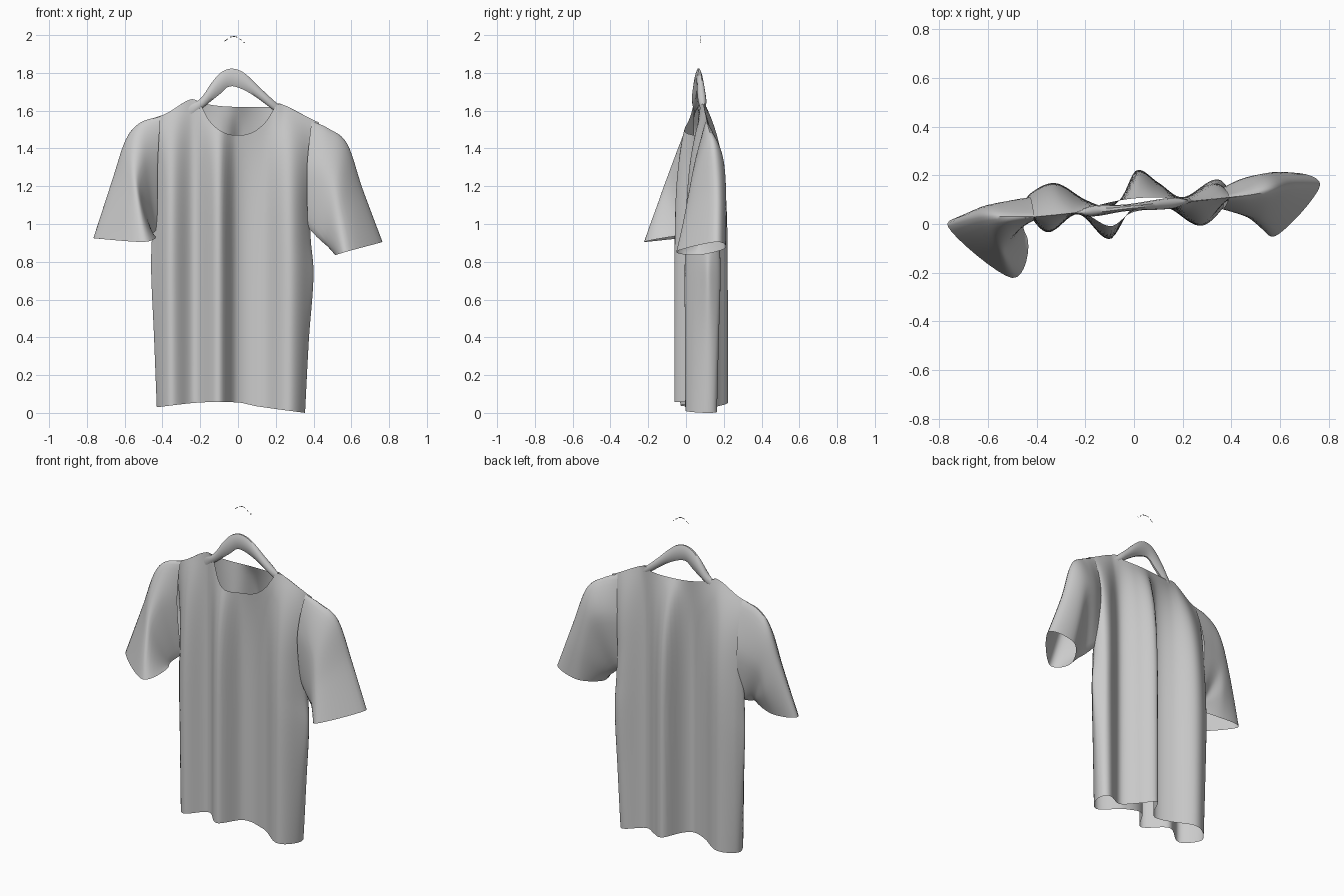
import bpy, math
from mathutils import Vector

if "Cube" in bpy.data.objects:
    bpy.data.objects.remove(bpy.data.objects["Cube"])


def interp(tab, x):
    """Smooth Hermite interpolation through (x, value) pairs."""
    n = len(tab)
    x = min(max(x, tab[0][0]), tab[-1][0])
    i = 0
    while i < n - 2 and x > tab[i + 1][0]:
        i += 1

    def slope(k):
        a, b = tab[max(k - 1, 0)], tab[min(k + 1, n - 1)]
        return (b[1] - a[1]) / (b[0] - a[0])
    (x0, y0), (x1, y1) = tab[i], tab[i + 1]
    h = x1 - x0
    t = (x - x0) / h
    return (y0 * (2*t**3 - 3*t*t + 1) + slope(i) * h * (t**3 - 2*t*t + t)
            + y1 * (3*t*t - 2*t**3) + slope(i + 1) * h * (t**3 - t*t))


def catmull(p0, p1, p2, p3, t):
    return 0.5 * (2*p1 + (p2 - p0)*t + (2*p0 - 5*p1 + 4*p2 - p3)*t*t
                  + (3*p1 - p0 - 3*p2 + p3)*t**3)


def loft(name, rows, closed=False, caps=False):
    """Skin rows of points with quads."""
    n = len(rows[0])
    verts = [p for r in rows for p in r]
    faces = []
    for i in range(len(rows) - 1):
        for j in range(n if closed else n - 1):
            k = (j + 1) % n
            faces.append((i*n + j, i*n + k, (i+1)*n + k, (i+1)*n + j))
    if caps:
        faces += [tuple(range(n))[::-1], tuple(range((len(rows)-1)*n, len(rows)*n))]
    me = bpy.data.meshes.new(name)
    me.from_pydata(verts, [], faces)
    ob = bpy.data.objects.new(name, me)
    bpy.context.collection.objects.link(ob)
    bpy.ops.object.select_all(action='DESELECT')
    bpy.context.view_layer.objects.active = ob
    ob.select_set(True)
    bpy.ops.object.shade_smooth_by_angle(angle=math.radians(50))
    return ob


# Shirt body profiles: side edges by height fraction, hem, neckline and folds
left = [(0, -.43), (.25, -.445), (.48, -.46), (.6, -.455), (.75, -.445), (1, -.45)]
right = [(0, .355), (.25, .375), (.48, .40), (.6, .385), (.75, .38), (1, .43)]
hem = [(-.43, .035), (-.2, .06), (0, .06), (.1, .04), (.355, .005)]
neck_front = [(-.45, 1.565), (-.38, 1.59), (-.25, 1.665), (-.205, 1.645), (-.15, 1.55),
              (-.08, 1.492), (0, 1.475), (.08, 1.492), (.15, 1.55), (.2, 1.63),
              (.22, 1.643), (.4, 1.555), (.45, 1.535)]
neck_back = [(-.45, 1.565), (-.38, 1.59), (-.25, 1.665), (-.19, 1.645), (-.1, 1.63),
             (0, 1.625), (.17, 1.626), (.22, 1.643), (.4, 1.555), (.45, 1.535)]
fold_front = [(-.47, .06), (-.36, -.04), (-.23, .04), (-.1, -.062), (-.01, .06),
              (.13, .07), (.28, -.01), (.42, .09)]
fold_back = [(-.47, .10), (-.42, .15), (-.32, .17), (-.2, .10), (-.1, .07), (-.05, .11),
             (.01, .22), (.1, .17), (.2, .11), (.35, .20), (.42, .14)]


def body_point(s, v, front):
    t = math.sin(s * math.pi / 2)
    x = interp(left, v) + (interp(right, v) - interp(left, v)) * (t + 1) / 2
    xt = -.45 + .88 * (t + 1) / 2
    xb = -.43 + .785 * (t + 1) / 2
    z0 = interp(hem, xb)
    z = z0 + v * (interp(neck_front if front else neck_back, xt) - z0)
    # folds fade out towards the shoulder seam
    w = max(0, 1 - (z / interp(neck_back, xt)) ** 7)
    f, b = interp(fold_front, x), interp(fold_back, x)
    mid = (f + b) / 2
    side = -1 if front else 1
    y = mid + ((f if front else b) - mid) * math.sqrt(max(0, 1 - t**8))
    gap = .035 * max(0, 1 - (xt / .24) ** 2) * side
    seam = .07 + .1 * xt + gap
    return (x, y * w + seam * (1 - w), z)


NX, NZ = 90, 44
for name, front in (("shirt_front", True), ("shirt_back", False)):
    loft(name, [[body_point(2*i/NX - 1, j/NZ, front) for i in range(NX + 1)]
                for j in range(NZ + 1)])

# Sleeves: rings of top, front, underarm and back points, shoulder to cuff
sleeve_left = [
    [(-.41, .03, 1.575), (-.425, .01, 1.32), (-.425, .06, .98), (-.425, .11, 1.28)],
    [(-.52, .03, 1.54), (-.49, -.04, 1.33), (-.44, .04, .965), (-.49, .10, 1.25)],
    [(-.595, .03, 1.45), (-.53, -.10, 1.23), (-.455, 0, .95), (-.56, .085, 1.2)],
    [(-.665, .02, 1.24), (-.52, -.165, 1.07), (-.45, -.03, .945), (-.59, .07, 1.06)],
    [(-.765, -.01, .93), (-.50, -.222, .91), (-.44, -.05, .94), (-.61, .03, .92)]]
sleeve_right = [
    [(.39, .11, 1.55), (.365, .06, 1.3), (.37, .1, .99), (.365, .15, 1.3)],
    [(.48, .12, 1.51), (.44, .04, 1.28), (.40, .09, .955), (.44, .185, 1.3)],
    [(.578, .14, 1.43), (.5, .02, 1.2), (.435, .08, .92), (.52, .205, 1.25)],
    [(.66, .16, 1.19), (.54, -.01, 1.04), (.475, .07, .885), (.57, .21, 1.06)],
    [(.765, .16, .91), (.58, -.05, .86), (.515, .06, .84), (.61, .205, .875)]]


def smooth_rows(rings, around=8, along=6):
    rows = []
    for r in rings:
        p = [Vector(q) for q in r]
        rows.append([catmull(p[k-1], p[k], p[(k+1) % 4], p[(k+2) % 4], a / around)
                     for k in range(4) for a in range(around)])
    out, m = [], len(rows) - 1
    for i in range(m):
        for a in range(along):
            out.append([catmull(*q, a / along) for q in
                        zip(rows[max(i-1, 0)], rows[i], rows[i+1], rows[min(i+2, m)])])
    return out + [rows[-1]]


loft("sleeve_left", smooth_rows(sleeve_left), closed=True)
loft("sleeve_right", smooth_rows(sleeve_right), closed=True)

# Hanger arms: one arched bar from shoulder to shoulder, resting inside the shirt
top_edge = [(-.4, 1.55), (-.25, 1.635), (-.19, 1.68), (-.14, 1.755), (-.09, 1.81),
            (-.035, 1.83), (.02, 1.815), (.07, 1.775), (.12, 1.725), (.19, 1.66),
            (.25, 1.61), (.38, 1.53)]
low_edge = [(-.4, 1.50), (-.2, 1.61), (-.14, 1.655), (-.09, 1.695), (-.05, 1.73),
            (0, 1.725), (.08, 1.685), (.19, 1.605), (.38, 1.47)]
half = [(-.4, .003), (-.25, .004), (-.17, .022), (-.035, .014), (.16, .022), (.24, .004),
        (.38, .003)]
rows = []
for i in range(49):
    x = -.4 + .78 * i / 48
    a, b, h = interp(top_edge, x), interp(low_edge, x), interp(half, x)
    rows.append([(x, .07 + .1*x + h * math.cos(k * math.pi / 5),
                  (a + b) / 2 + (a - b) / 2 * math.sin(k * math.pi / 5)) for k in range(10)])
loft("hanger_arms", rows, closed=True, caps=True)

# Hook: short slivers of thin wire above the hanger
for n, pts in enumerate([[(-.072, 1.972), (-.055, 1.985)],
                         [(-.043, 1.994), (-.02, 1.998), (-.002, 1.993)],
                         [(.008, 1.985), (.018, 1.978)], [(.03, 1.965), (.038, 1.968)]]):
    cu = bpy.data.curves.new("hook_wire", 'CURVE')
    cu.dimensions = '3D'
    cu.bevel_depth = .002
    cu.bevel_resolution = 0
    sp = cu.splines.new('POLY')
    sp.points.add(len(pts) - 1)
    for q, (x, z) in zip(sp.points, pts):
        q.co = (x, .075, z, 1)
    bpy.context.collection.objects.link(bpy.data.objects.new("hook_wire_%d" % n, cu))

# Stand the model on the ground
low = min(v.co.z for o in bpy.data.objects if o.type == 'MESH' for v in o.data.vertices)
for o in bpy.data.objects:
    o.location.z -= low
